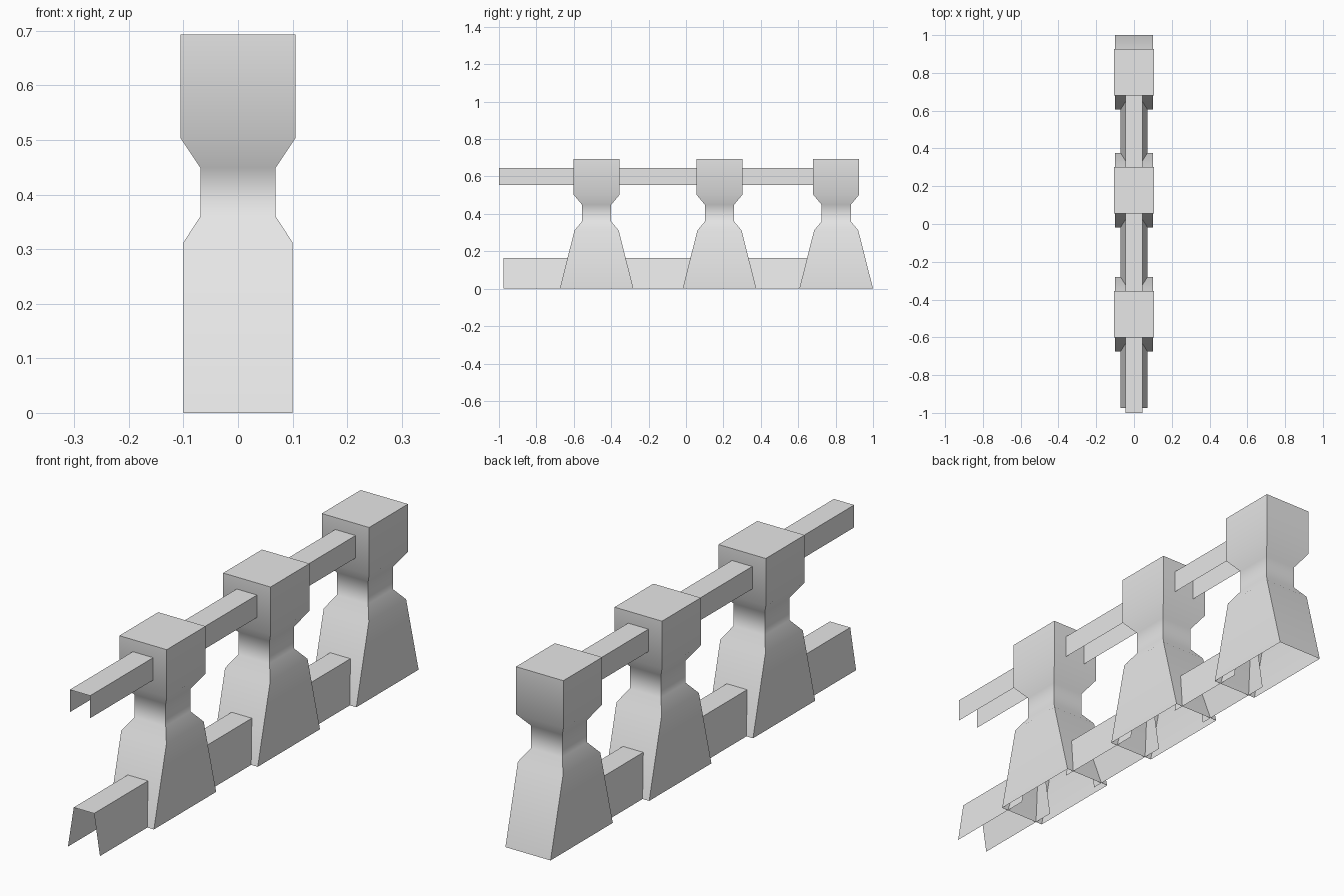
import bpy, bmesh, math

cube = bpy.data.objects.get("Cube")
if cube:
    bpy.data.objects.remove(cube, do_unlink=True)

# Single flat colour
grey = bpy.data.materials.new("light_grey")
grey.diffuse_color = (0.8, 0.8, 0.8, 1)
grey.use_nodes = True
grey.node_tree.nodes["Principled BSDF"].inputs["Base Color"].default_value = (0.8, 0.8, 0.8, 1)


def make_object(name, bm):
    mesh = bpy.data.meshes.new(name)
    bm.to_mesh(mesh)
    bm.free()
    mesh.materials.append(grey)
    obj = bpy.data.objects.new(name, mesh)
    bpy.context.collection.objects.link(obj)
    return obj


# Post: stacked rectangular sections (height, half width, half depth)
POST = [(0, 0.1, 0.197), (0.312, 0.1, 0.118), (0.36, 0.069, 0.078),
        (0.449, 0.069, 0.078), (0.503, 0.105, 0.123), (0.693, 0.105, 0.123)]


def make_post(name, y):
    bm = bmesh.new()
    rings = [[bm.verts.new((sx * hx, y + sy * hy, z))
              for sx, sy in ((-1, -1), (1, -1), (1, 1), (-1, 1))]
             for z, hx, hy in POST]
    for low, high in zip(rings, rings[1:]):
        for i in range(4):
            j = (i + 1) % 4
            bm.faces.new((low[i], low[j], high[j], high[i]))
    bm.faces.new(rings[-1])  # capped top, hollow underneath
    obj = make_object(name, bm)
    bpy.ops.object.select_all(action='DESELECT')
    obj.select_set(True)
    bpy.context.view_layer.objects.active = obj
    bpy.ops.object.shade_smooth_by_angle(angle=math.radians(60))


# Rail: open channel with a top and two sides
def make_rail(name, y0, y1, z0, z1, half_bottom, half_top):
    bm = bmesh.new()
    profile = [(-half_bottom, z0), (-half_top, z1), (half_top, z1), (half_bottom, z0)]
    front, back = [[bm.verts.new((x, y, z)) for x, z in profile] for y in (y0, y1)]
    for i in range(3):
        bm.faces.new((front[i], front[i + 1], back[i + 1], back[i]))
    make_object(name, bm)


for name, y in (("front", -0.478), ("middle", 0.179), ("back", 0.803)):
    make_post(name + "_post", y)

# Rail spans, each tucked into the post behind it
for name, y0, y1 in (("front", -1.0, -0.59), ("middle", -0.36, 0.066), ("back", 0.296, 0.69)):
    make_rail(name + "_upper_rail", y0, y1, 0.555, 0.645, 0.045, 0.045)
for name, y0, y1 in (("front", -0.975, -0.59), ("middle", -0.325, 0.066), ("back", 0.33, 0.69)):
    make_rail(name + "_lower_rail", y0, y1, 0, 0.164, 0.071, 0.045)
